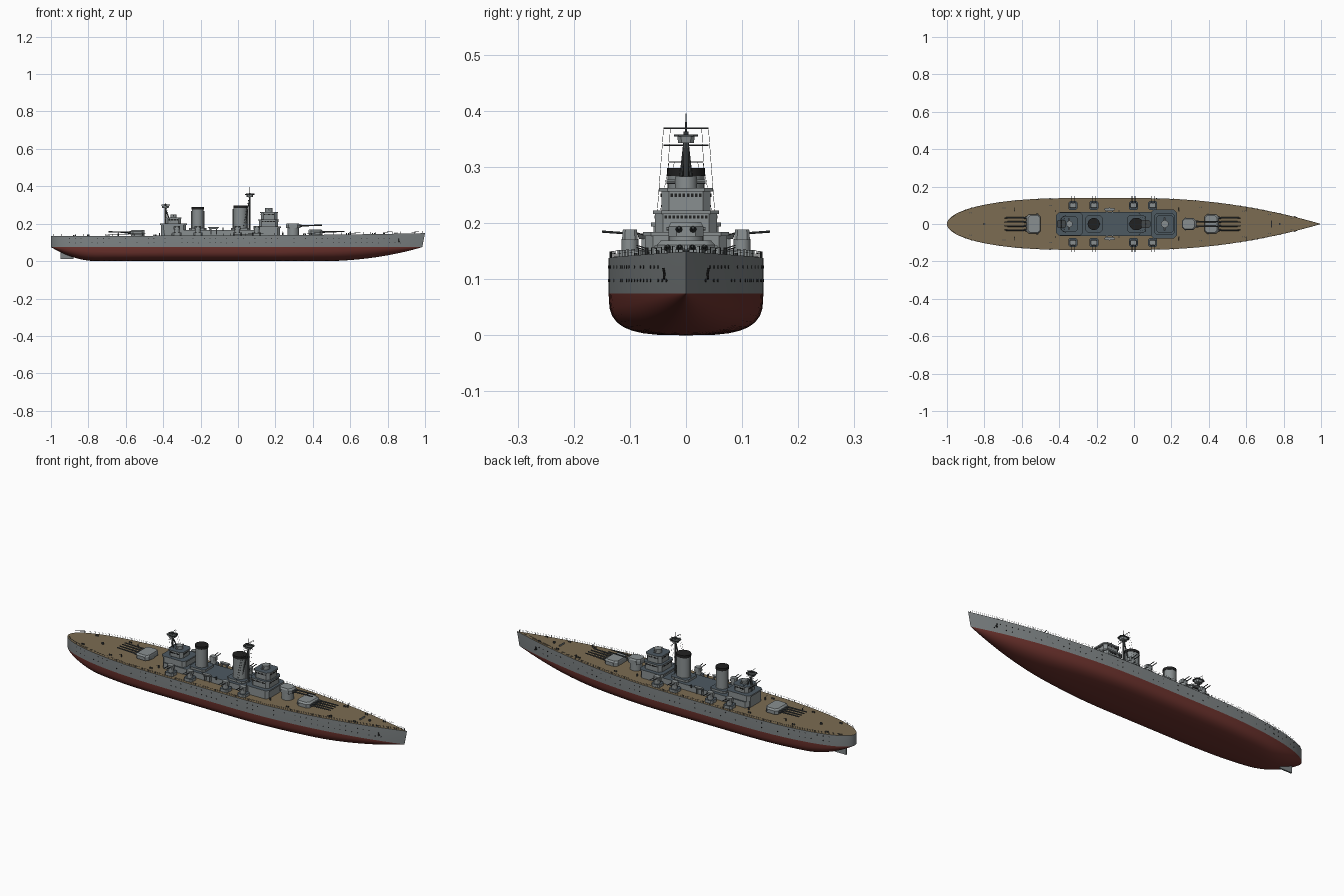
import bpy, bmesh, math, random
from mathutils import Vector, Matrix

if "Cube" in bpy.data.objects:
    bpy.data.objects.remove(bpy.data.objects["Cube"])

random.seed(4)

def mat(name, c):
    m = bpy.data.materials.new(name)
    m.diffuse_color = (*c, 1)
    m.use_nodes = True
    m.node_tree.nodes["Principled BSDF"].inputs["Base Color"].default_value = m.diffuse_color
    return m

HULL = mat("hull grey", (0.21, 0.23, 0.235))
RED = mat("antifouling red", (0.15, 0.032, 0.026))
WOOD = mat("deck wood", (0.20, 0.15, 0.085))
GREY = mat("light grey", (0.25, 0.275, 0.28))
STEEL = mat("deck steel", (0.075, 0.10, 0.12))
BLACK = mat("funnel black", (0.015, 0.015, 0.015))
GUN = mat("gun metal", (0.06, 0.068, 0.07))

def finish(name, bm, mats, smooth=True):
    bmesh.ops.recalc_face_normals(bm, faces=bm.faces[:])
    me = bpy.data.meshes.new(name)
    bm.to_mesh(me)
    bm.free()
    ob = bpy.data.objects.new(name, me)
    bpy.context.collection.objects.link(ob)
    for m in mats:
        me.materials.append(m)
    if smooth:
        bpy.context.view_layer.objects.active = ob
        ob.select_set(True)
        bpy.ops.object.shade_smooth_by_angle(angle=math.radians(35))
        ob.select_set(False)
    return ob

# Hull lines: half breadth, keel height, deck height
def beam(x):
    if x > 0.05:
        return 0.138 * (1 - ((x - 0.05) / 0.95) ** 2)
    return 0.138 * (1 - (max(0, -0.35 - x) / 0.65) ** 2.2) ** 0.5

def keel(x):
    return 0.075 * (max(0, (x - 0.45) / 0.55) ** 2 + max(0, (-0.75 - x) / 0.25) ** 2)

def sheer(x):
    return 0.1335 + 0.004 * (x + 1) + 0.008 * max(0, x) ** 2

bm = bmesh.new()
rings, N, K = [], 72, 9
for i in range(N + 1):
    x = -math.cos(math.pi * i / N)
    p = 3.2 - 1.5 * max(0, (x - 0.2) / 0.8) - 0.8 * max(0, (-x - 0.6) / 0.4)
    half = []
    for j in range(K):
        a = math.pi / 2 * j / (K - 1)
        y = beam(x) * max(0, math.sin(a)) ** (2 / p)
        half.append((y, keel(x) + (0.075 - keel(x)) * (1 - max(0, math.cos(a)) ** (2 / p))))
    half.append((beam(x), sheer(x)))
    prof = [(-y, z) for y, z in half[:0:-1]] + half
    rings.append([bm.verts.new((x - 0.015 * max(0, x) ** 6 * (z < 0.08), y, z)) for y, z in prof])
M = len(rings[0])
for a, b in zip(rings, rings[1:]):
    for j in range(M):
        k = (j + 1) % M
        f = bm.faces.new((a[j], a[k], b[k], b[j]))
        f.material_index = 2 if j == M - 1 else 0 if j in (0, M - 2) else 1
bmesh.ops.remove_doubles(bm, verts=bm.verts[:], dist=1e-5)
finish("hull", bm, [HULL, RED, WOOD])

def prism(name, pts, z0, z1, m=GREY, top=None, taper=1.0, shift=0.0):
    """Extruded outline; optional roof colour, tapered top."""
    bm = bmesh.new()
    cx = sum(p[0] for p in pts) / len(pts)
    cy = sum(p[1] for p in pts) / len(pts)
    lo = [bm.verts.new((x, y, z0)) for x, y in pts]
    hi = [bm.verts.new((cx + (x - cx) * taper + shift, cy + (y - cy) * taper, z1)) for x, y in pts]
    n = len(pts)
    for i in range(n):
        bm.faces.new((lo[i], lo[(i + 1) % n], hi[(i + 1) % n], hi[i]))
    bm.faces.new(lo)
    bm.faces.new(hi).material_index = 1 if top else 0
    return finish(name, bm, [m, top] if top else [m])

def octagon(x0, x1, hw, c, y=0):
    return [(x0 + c, y - hw), (x1 - c, y - hw), (x1, y - hw + c), (x1, y + hw - c),
            (x1 - c, y + hw), (x0 + c, y + hw), (x0, y + hw - c), (x0, y - hw + c)]

def round_pts(x, y, rx, ry=None, n=24):
    ry = ry or rx
    return [(x + rx * math.cos(2 * math.pi * i / n), y + ry * math.sin(2 * math.pi * i / n)) for i in range(n)]

def rods(name, segs, m, n=8):
    """Many round bars (start, end, radius[, end radius]) in one object."""
    bm = bmesh.new()
    for s in segs:
        a, b = Vector(s[0]), Vector(s[1])
        d = b - a
        mx = Matrix.Translation((a + b) / 2) @ d.to_track_quat('Z', 'Y').to_matrix().to_4x4()
        bmesh.ops.create_cone(bm, cap_ends=True, segments=n, radius1=s[2], radius2=s[-1], depth=d.length, matrix=mx)
    return finish(name, bm, [m])

def boxes(name, items, m):
    """Many boxes (centre, size) in one object."""
    bm = bmesh.new()
    for c, s in items:
        bmesh.ops.create_cube(bm, size=1, matrix=Matrix.Translation(c) @ Matrix.Diagonal((*s, 1)))
    return finish(name, bm, [m], False)

# Rudder
boxes("rudder", [((-0.915, 0, 0.032), (0.07, 0.008, 0.042))], HULL)

# Deckhouses, bridge and aft control tower
prism("main_deckhouse", octagon(-0.41, 0.22, 0.064, 0.015), 0.13, 0.167, GREY, STEEL)
tiers = [("bridge_base", 0.095, 0.225, 0.073, 0.13, 0.183), ("bridge_middle", 0.112, 0.215, 0.055, 0.183, 0.222),
         ("bridge_upper", 0.122, 0.21, 0.044, 0.222, 0.262), ("aft_tower_base", -0.412, -0.278, 0.058, 0.13, 0.2),
         ("aft_tower_upper", -0.388, -0.305, 0.04, 0.2, 0.233)]
for name, x0, x1, hw, z0, z1 in tiers:
    prism(name, octagon(x0, x1, hw, 0.014), z0, z1, GREY, STEEL)
    prism(name + "_ledge", octagon(x0 - 0.004, x1 + 0.004, hw + 0.004, 0.015), z1 - 0.006, z1 + 0.001, GREY, STEEL)
prism("bridge_director", round_pts(0.165, 0, 0.02), 0.262, 0.283)
prism("aft_director", round_pts(-0.345, 0, 0.017), 0.233, 0.25)
rods("rangefinders", [((0.165, -0.035, 0.274), (0.165, 0.035, 0.274), 0.004),
                      ((-0.345, -0.03, 0.243), (-0.345, 0.03, 0.243), 0.004)], GREY)

# Bridge and tower windows
win = []
for x0, x1, hw, z in [(0.112, 0.215, 0.055, 0.211), (0.122, 0.21, 0.044, 0.25), (-0.388, -0.305, 0.04, 0.221)]:
    n = int(hw / 0.005)
    for i in range(n):
        t = (i + 0.5) / n * 2 - 1
        for xe in (x0, x1):
            win.append(((xe, t * (hw - 0.015), z), (0.002, 0.0045, 0.006)))
        for s in (-1, 1):
            win.append((((x0 + x1) / 2 + t * ((x1 - x0) / 2 - 0.016), s * hw, z), (0.005, 0.002, 0.006)))
boxes("windows", win, BLACK)

# Funnels
for name, x, rx, ry, h in [("aft_funnel", -0.215, 0.031, 0.031, 0.289), ("fore_funnel", 0.013, 0.036, 0.032, 0.298)]:
    prism(name, round_pts(x, 0, rx, ry, 32), 0.16, h - 0.012)
    prism(name + "_cap", round_pts(x, 0, rx + 0.0015, ry + 0.0015, 32), h - 0.014, h, BLACK)
    rods(name + "_pipes", [((x + d * (rx + 0.003), 0, 0.16), (x + d * (rx + 0.003), 0, h - 0.02), 0.003) for d in (-1, 1)], GREY)
    prism(name + "_base", octagon(x - rx - 0.015, x + rx + 0.015, 0.045, 0.012), 0.16, 0.178, GREY, STEEL)

# Main turrets: (front direction, centre, half width, base height, gun offsets)
def turret(name, x, d, hw, z, guns):
    prism(name + "_barbette", round_pts(x, 0, min(hw, 0.036)), 0.12, z + 0.004)
    prism(name, octagon(x - 0.038, x + 0.038, hw, 0.014), z, z + 0.018, GREY)
    prism(name + "_roof", octagon(x - 0.038, x + 0.038, hw, 0.014), z + 0.018, z + 0.026, GREY, taper=0.86, shift=-0.003 * d)
    zz = z + 0.013
    rods(name + "_guns", [((x + 0.03 * d, y, zz), (x + 0.155 * d, y, zz + 0.003), 0.0045, 0.003) for y in guns], GUN)
    rods(name + "_gun_collars", [((x + 0.034 * d, y, zz), (x + 0.05 * d, y, zz), 0.0065, 0.005) for y in guns], GUN)
    rods(name + "_rangefinder", [((x - 0.02 * d, -hw - 0.004, z + 0.014), (x - 0.02 * d, hw + 0.004, z + 0.014), 0.003)], GREY)

quad = (-0.033, -0.0115, 0.0115, 0.033)
turret("fore_turret", 0.415, 1, 0.052, 0.143, quad)
turret("upper_turret", 0.295, 1, 0.031, 0.176, (-0.0125, 0.0125))
turret("aft_turret", -0.537, -1, 0.052, 0.141, quad)

# Secondary turrets, sponsons and ship's boats on both sides
for s, side in ((-1, "right"), (1, "left")):
    for i, x in enumerate((-0.327, -0.215, -0.003, 0.1)):
        tag = f"{side}_secondary_{i + 1}"
        prism(tag + "_sponson", octagon(x - 0.024, x + 0.024, 0.024, 0.008, s * 0.098), 0.13, 0.152, GREY, STEEL)
        prism(tag + "_barbette", round_pts(x, s * 0.1, 0.015, n=16), 0.15, 0.172)
        prism(tag + "_turret", octagon(x - 0.018, x + 0.018, 0.014, 0.005, s * 0.1), 0.17, 0.189, GREY, taper=0.9)
        rods(tag + "_guns", [((x + o, s * 0.108, 0.182), (x + o, s * 0.15, 0.185), 0.002) for o in (-0.008, 0.008)], GUN)
    prism(side + "_boat", round_pts(-0.13, s * 0.078, 0.02, 0.006), 0.172, 0.182, GREY, taper=1.5)
    boxes(side + "_boat_cradles", [((-0.13 + o, s * 0.07, 0.158), (0.004, 0.018, 0.03)) for o in (-0.015, 0.015)], GREY)

# Tripod masts with lookouts, yards and rigging
for name, x, zb, zt, w, back in [("fore_mast", 0.063, 0.165, 0.395, 0.04, -0.03), ("aft_mast", -0.388, 0.19, 0.312, 0.03, 0.03)]:
    zn = 0.343 if x > 0 else 0.283
    rods(name, [((x, 0, zb), (x, 0, zn + 0.02), 0.0045), ((x, 0, zn), (x, 0, zt), 0.0022, 0.001)]
         + [((x + back, s * 0.022, zb), (x, s * 0.002, zn), 0.003) for s in (-1, 1)], GUN)
    prism(name + "_lookout", octagon(x - 0.017, x + 0.017, 0.014, 0.006), zn, zn + 0.011, GREY, taper=1.1)
    prism(name + "_platform", octagon(x - 0.025, x + 0.025, 0.021, 0.008), zn + 0.011, zn + 0.015, GUN)
    zy = zn + 0.026
    rods(name + "_yards", [((x, -w, zy), (x, w, zy), 0.0012), ((x, -w, zn - 0.004), (x, w, zn - 0.004), 0.0012),
                           ((x - 0.02, 0, zy - 0.006), (x + 0.025, 0, zy - 0.006), 0.0012)], GUN)
    rods(name + "_rigging", [((x, s * w * t, zy), (x + back * 1.2, s * 0.055 * t, 0.17), 0.0004)
                             for s in (-1, 1) for t in (0.7, 1)], GUN, 4)

# Portholes in two rows along the hull, and bow anchors
ports, anchors = [], []
for s in (-1, 1):
    for i in range(60):
        x = -0.9 + i * 0.03
        for z in (0.122, 0.098):
            if random.random() < 0.55:
                y = beam(x) * s
                ports.append(((x, y - s * 0.002, z), (x, y + s * 0.001, z), 0.0026))
    y = beam(0.86) * s
    anchors += [((0.86, y, 0.106), (0.86, y + s * 0.003, 0.106), 0.006), ((0.86, y, 0.106), (0.86, y + s * 0.003, 0.12), 0.002)]
rods("portholes", ports, BLACK)
rods("anchors", anchors, BLACK)

# Guard rails around the deck edge
xs = [-0.985 + i * 0.0394 for i in range(51)]
rail, posts = [], []
for s in (-1, 1):
    edge = [Vector((x, s * (beam(x) - 0.002), sheer(x))) for x in xs]
    posts += [(p, p + Vector((0, 0, 0.011)), 0.0007) for p in edge]
    for h in (0.006, 0.011):
        o = Vector((0, 0, h))
        rail += [(a + o, b + o, 0.0003) for a, b in zip(edge, edge[1:])]
rods("rail_posts", posts, GUN, 4)
rods("rails", rail, GUN, 3)

# Bollards, capstans, breakwater and light guns on deck
bits = []
for s in (-1, 1):
    for x in (-0.88, -0.7, -0.45, 0.35, 0.58, 0.72, 0.84):
        y = s * beam(x) * 0.72
        bits += [((x + o, y, sheer(x) - 0.002), (x + o, y, sheer(x) + 0.007), 0.003) for o in (0, 0.01)]
bits += [((x, 0, sheer(x) - 0.002), (x, 0, sheer(x) + 0.008), 0.006) for x in (0.78, -0.8)]
rods("bollards", bits, GUN)
boxes("breakwater", [((0.735, 0, 0.148), (0.003, 0.04, 0.01))], GREY)
light = []
for s in (-1, 1):
    for x in (-0.42, -0.15, -0.08, 0.24, -0.64, 0.6):
        y, z = s * 0.07, sheer(x) if abs(x) > 0.2 else 0.165
        light += [((x, y, z - 0.003), (x, y, z + 0.014), 0.003), ((x, y, z + 0.012), (x, y + s * 0.018, z + 0.018), 0.001)]
rods("light_guns", light, GUN)
